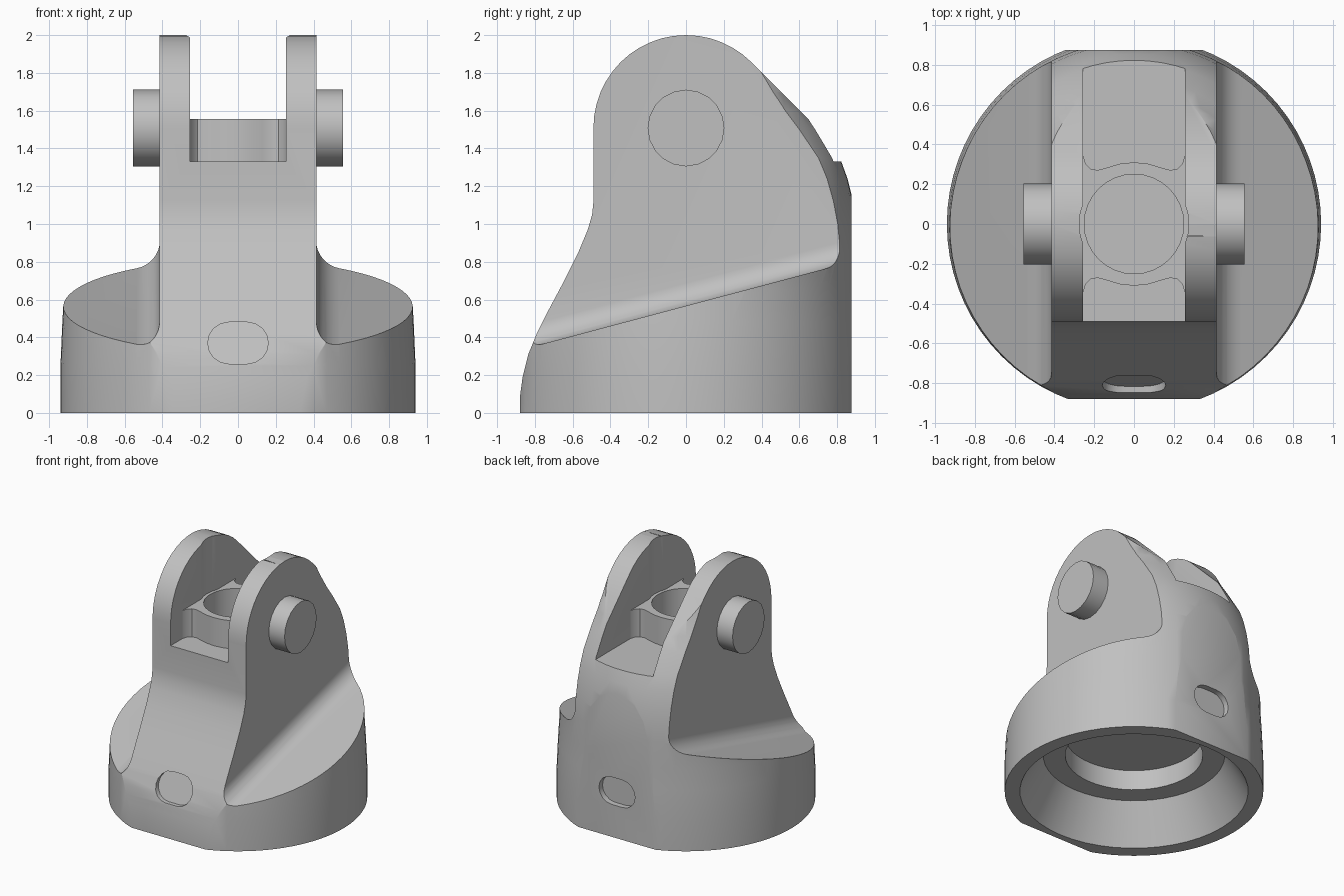
import bpy, bmesh, math
from mathutils import Vector

cube = bpy.data.objects.get("Cube")
if cube:
    bpy.data.objects.remove(cube)

grey = bpy.data.materials.new("plain_grey")
grey.use_nodes = True
colour = (0.53, 0.53, 0.53, 1)
grey.diffuse_color = colour
grey.node_tree.nodes["Principled BSDF"].inputs["Base Color"].default_value = colour


def finish(name, bm):
    bmesh.ops.recalc_face_normals(bm, faces=bm.faces)
    mesh = bpy.data.meshes.new(name)
    bm.to_mesh(mesh)
    bm.free()
    mesh.materials.append(grey)
    ob = bpy.data.objects.new(name, mesh)
    bpy.context.collection.objects.link(ob)
    return ob


def prism(name, points, sweep):
    """Extrude a closed outline of 3D points along a vector."""
    bm = bmesh.new()
    face = bm.faces.new([bm.verts.new(p) for p in points])
    out = bmesh.ops.extrude_face_region(bm, geom=[face], use_keep_orig=True)
    verts = [v for v in out["geom"] if isinstance(v, bmesh.types.BMVert)]
    bmesh.ops.translate(bm, verts=verts, vec=Vector(sweep))
    return finish(name, bm)


def lathe(name, profile, sides):
    """Closed solid of revolution about z from (radius, height) points."""
    bm = bmesh.new()
    rings = []
    for r, z in profile:
        angles = [math.tau * i / sides for i in range(sides)]
        rings.append([bm.verts.new((r * math.cos(a), r * math.sin(a), z)) for a in angles])
    for low, high in zip(rings, rings[1:]):
        for i in range(sides):
            j = (i + 1) % sides
            bm.faces.new((low[i], low[j], high[j], high[i]))
    bm.faces.new(rings[0])
    bm.faces.new(rings[-1])
    return finish(name, bm)


def arc(cx, cy, r, start, end, steps):
    angles = [math.radians(start + (end - start) * i / steps) for i in range(steps + 1)]
    return [(cx + r * math.cos(a), cy + r * math.sin(a)) for a in angles]


def activate(ob):
    bpy.ops.object.select_all(action="DESELECT")
    ob.select_set(True)
    bpy.context.view_layer.objects.active = ob


def combine(target, tool, operation):
    mod = target.modifiers.new("cut", "BOOLEAN")
    mod.object, mod.operation, mod.solver = tool, operation, "EXACT"
    activate(target)
    bpy.ops.object.modifier_apply(modifier=mod.name)
    bpy.data.objects.remove(tool)


def smooth(ob):
    activate(ob)
    bpy.ops.object.shade_smooth_by_angle(angle=math.radians(32))


# Domed round body
body = lathe("clevis_body", [
    (0.94, 0), (0.94, 0.25), (0.93, 0.48), (0.92, 0.65), (0.918, 0.85), (0.905, 1.0),
    (0.885, 1.12), (0.855, 1.24), (0.815, 1.35), (0.73, 1.5), (0.67, 1.6),
    (0.62, 1.7), (0.555, 1.85), (0.53, 2.1)], 72)

# Side outline: flared front, round ear tops, sloping back
outline = [(0.875, -0.1), (-0.88, -0.1), (-0.88, 0.08), (-0.865, 0.19), (-0.835, 0.31),
           (-0.79, 0.42), (-0.73, 0.54), (-0.65, 0.69), (-0.57, 0.85), (-0.52, 0.97),
           (-0.497, 1.05), (-0.49, 1.12)]
outline += arc(0, 1.51, 0.49, 180, 45, 18)
outline += [(0.875, 1.33)]
combine(body, prism("side_outline", [(-1.2, y, z) for y, z in outline], (2.4, 0, 0)), "INTERSECT")

# Sloping shoulders with a fillet against each ear
y0, slope, fillet = 1.2, 0.266, 0.12
floor = 0.567 - slope * y0
for side in (-1, 1):
    section = [(1.2, 3), (0.415, 3)]
    section += arc(0.415 + fillet, floor + fillet, fillet, 180, 270, 8)
    section += [(1.2, floor)]
    cutter = prism("shoulder_cutter", [(side * x, -y0, z) for x, z in section],
                   (0, 2 * y0, 2 * y0 * slope))
    combine(body, cutter, "DIFFERENCE")

# Slot between the ears, with a round relief in their inner walls
slot = [(-0.255, 1.33), (0.255, 1.33), (0.255, 2.3), (-0.255, 2.3)]
combine(body, prism("slot_cutter", [(x, -1.2, z) for x, z in slot], (0, 2.4, 0)), "DIFFERENCE")
combine(body, lathe("relief_cutter", [(0.275, 1.555), (0.275, 2.3)], 32), "DIFFERENCE")

# Hollow underside: conical mouth, ledge and round recess
combine(body, lathe("underside_cutter", [
    (0.83, -0.1), (0.83, 0), (0.66, 0.3), (0.5, 0.3), (0.5, 0.46)], 48), "DIFFERENCE")

# Oblong pockets front and back
stadium = arc(0.05, 0.37, 0.11, -90, 90, 8) + arc(-0.05, 0.37, 0.11, 90, 270, 8)
front = [(x, -0.815 + 0.36 * (z - 0.26), z) for x, z in stadium]
combine(body, prism("front_pocket", front, (0, -0.5, 0)), "DIFFERENCE")
back = [(x, 0.83, z) for x, z in stadium]
combine(body, prism("back_pocket", back, (0, 0.5, 0)), "DIFFERENCE")
smooth(body)

# Bored boss in the slot, flaring out where it meets the ears
half = [(0, 0.31), (0.07, 0.303), (0.13, 0.285), (0.18, 0.271), (0.215, 0.275),
        (0.242, 0.3), (0.256, 0.345)]
edge = [(-x, y) for x, y in reversed(half[1:])] + half
ring = edge + [(x, -y) for x, y in reversed(edge)]
boss = prism("boss", [(x, y, 1.32) for x, y in ring], (0, 0, 0.235))
combine(boss, lathe("bore_cutter", [(0.25, 1.33), (0.25, 1.7)], 32), "DIFFERENCE")
smooth(boss)

# Pin stubs outside the ears
for name, side in (("left_pin", 1), ("right_pin", -1)):
    circle = arc(0, 1.508, 0.203, 0, 342, 19)
    smooth(prism(name, [(side * 0.4, y, z) for y, z in circle], (side * 0.155, 0, 0)))
